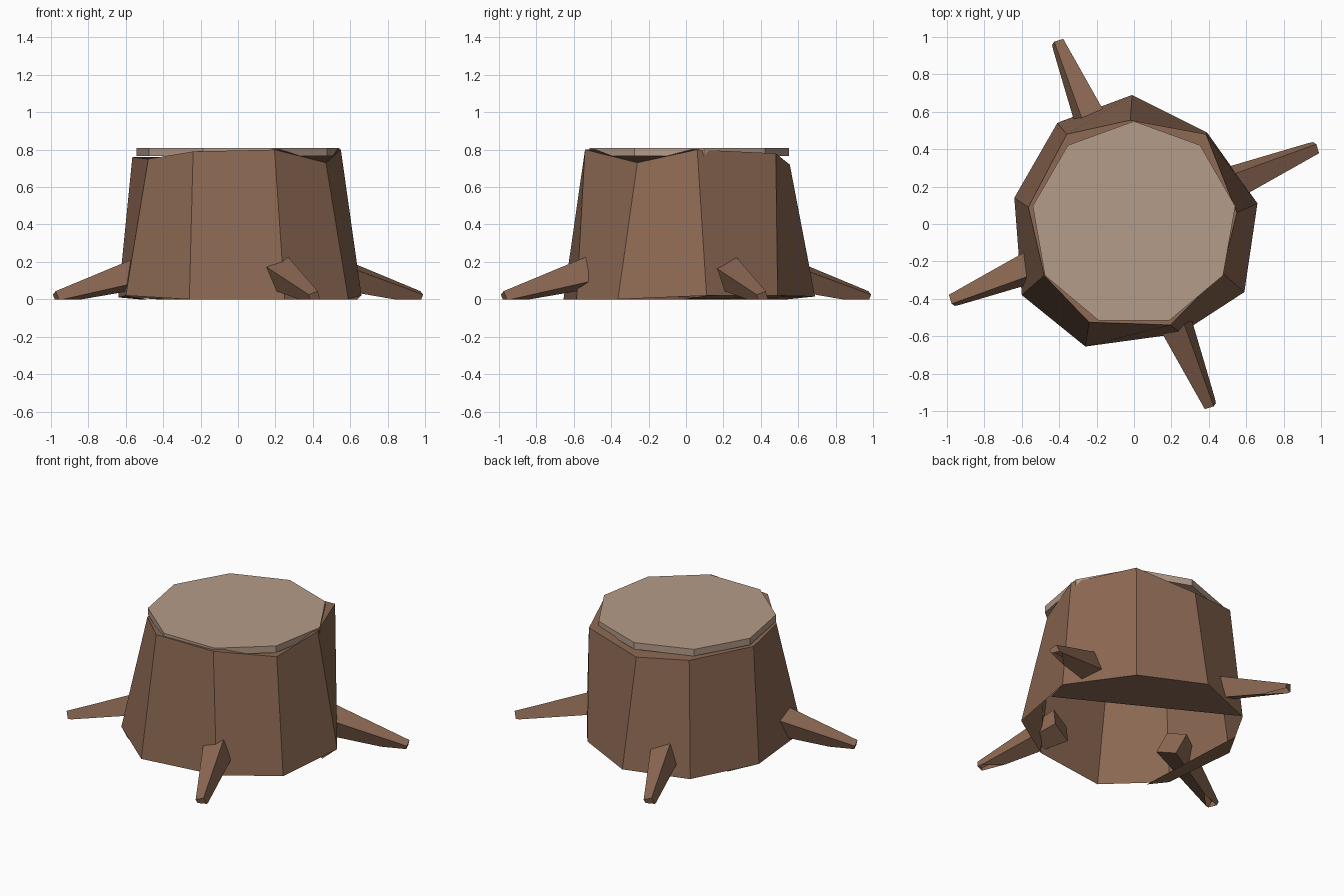
import bpy, bmesh, math
from mathutils import Vector

if "Cube" in bpy.data.objects:
    bpy.data.objects.remove(bpy.data.objects["Cube"])


def material(name, srgb):
    m = bpy.data.materials.new(name)
    m.diffuse_color = [((c + 0.055) / 1.055) ** 2.4 for c in srgb] + [1]
    m.use_nodes = True
    m.node_tree.nodes["Principled BSDF"].inputs["Base Color"].default_value = m.diffuse_color
    return m


bark = material("bark brown", (0.55, 0.41, 0.325))
wood = material("cut wood tan", (0.71, 0.61, 0.535))


def finish(bm, name, mat):
    me = bpy.data.meshes.new(name)
    bm.to_mesh(me)
    bm.free()
    me.materials.append(mat)
    ob = bpy.data.objects.new(name, me)
    bpy.context.collection.objects.link(ob)
    return ob


def loft(bm, low, high):
    """Side walls between two rings, counter-clockwise seen from the high end."""
    n = len(low)
    for i in range(n):
        j = (i + 1) % n
        bm.faces.new((low[i], low[j], high[j], high[i]))


# Trunk: uneven nine-sided stump, bottom corner then top corner
corners = [
    ((-.01, .69, .015), (-.02, .555, .72)),
    ((-.41, .54, 0), (-.36, .48, .76)),
    ((-.64, .14, .01), (-.565, .09, .76)),
    ((-.60, -.38, .02), (-.48, -.275, .75)),
    ((-.26, -.655, 0), (-.24, -.525, .79)),
    ((.25, -.585, 0), (.195, -.54, .80)),
    ((.59, -.364, 0), (.47, -.26, .73)),
    ((.66, .11, .02), (.55, .06, .80)),
    ((.39, .49, .02), (.385, .48, .78)),
]
bm = bmesh.new()
low = [bm.verts.new(b) for b, t in corners]
high = [bm.verts.new(t) for b, t in corners]
loft(bm, low, high)
bm.faces.new(high)
# The underside is open apart from two strips at the raised corners
for raised, ends in (((7, 8, 0), ((.64, -.02, 0), (-.40, .545, 0))),
                     ((2, 3), ((-.53, .33, 0), (-.49, -.465, 0)))):
    ring = [bm.verts.new(ends[0])] + [low[i] for i in raised] + [bm.verts.new(ends[1])]
    bm.faces.new(ring[::-1])
finish(bm, "trunk", bark)

# Cut top: regular nine-sided disc
bm = bmesh.new()
rings = []
for z in (.765, .81):
    rings.append([bm.verts.new((.55 * math.cos(a), .55 * math.sin(a), z))
                  for a in (math.radians(90 + 40 * k) for k in range(9))])
loft(bm, *rings)
bm.faces.new(rings[0][::-1])
bm.faces.new(rings[1])
finish(bm, "cut_top", wood)

# Roots: four tapered, twisted square spikes trimmed at the ground
for k in range(4):
    a = math.radians(22.8 + 90 * k)
    out = Vector((math.cos(a), math.sin(a), 0))
    side = Vector((-math.sin(a), math.cos(a), 0))
    inner = out * .50 + Vector((0, 0, .16))
    tip = out * 1.055 + Vector((0, 0, .01))
    axis = (tip - inner).normalized()
    up = axis.cross(side)
    bm = bmesh.new()
    rings = []
    for centre, r in ((inner, .107), (tip, .038)):
        rings.append([bm.verts.new(centre + r * (side * math.cos(t) + up * math.sin(t)))
                      for t in (math.radians(66 + 90 * i) for i in range(4))])
    loft(bm, *rings)
    bm.faces.new(rings[0][::-1])
    bm.faces.new(rings[1])
    bmesh.ops.bisect_plane(bm, geom=bm.verts[:] + bm.edges[:] + bm.faces[:],
                           plane_co=(0, 0, 0), plane_no=(0, 0, -1), clear_outer=True)
    bmesh.ops.recalc_face_normals(bm, faces=bm.faces[:])
    finish(bm, f"root_{k + 1}", bark)
